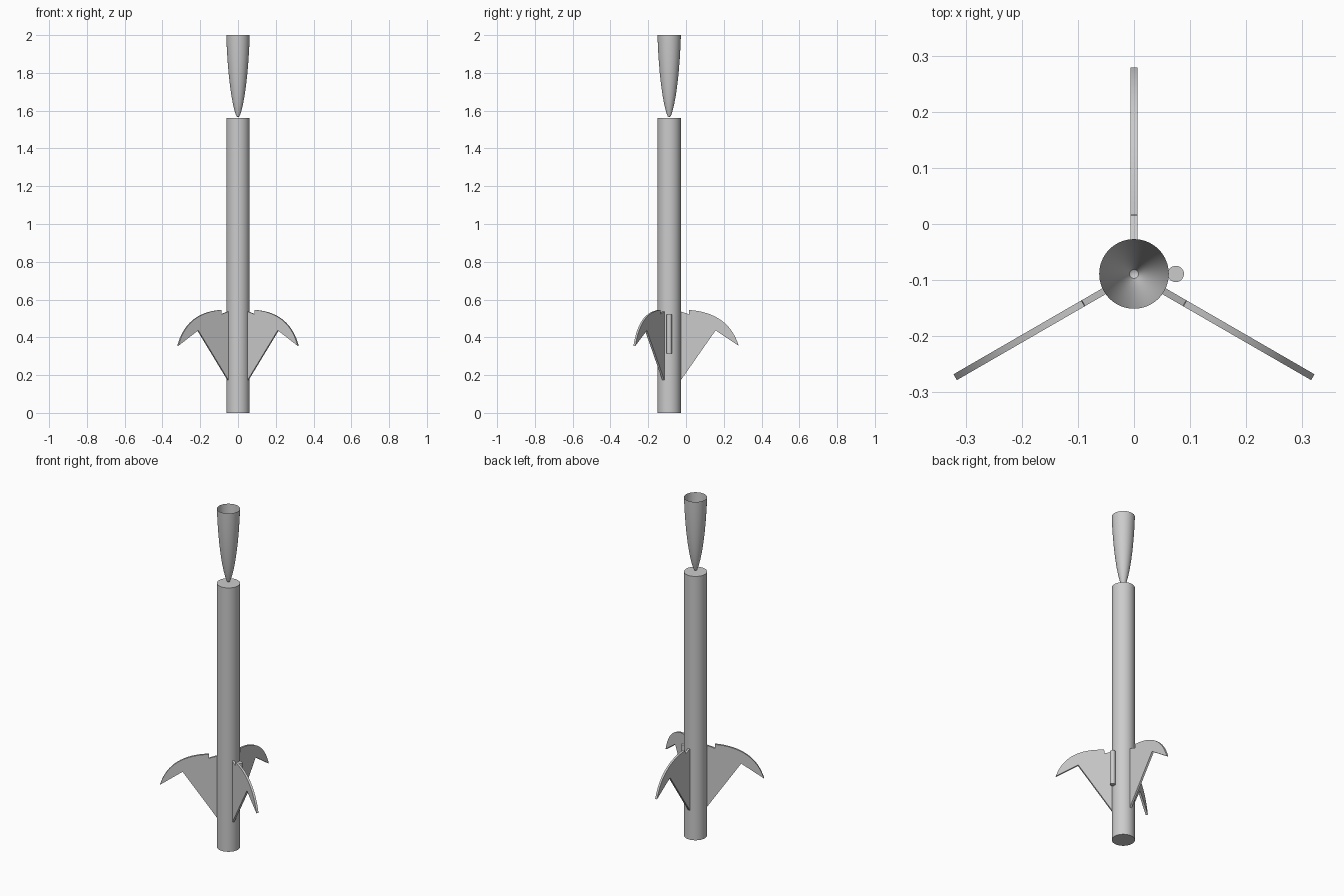
import bpy, bmesh, math
from mathutils import Matrix, Vector

cube = bpy.data.objects.get("Cube")
if cube:
    bpy.data.objects.remove(cube, do_unlink=True)

AXIS = Vector((0, -0.089, 0))   # the body axis sits forward of the origin
RADIUS = 0.062

grey = bpy.data.materials.new("plain_grey")
grey.use_nodes = True
grey.diffuse_color = (0.6, 0.6, 0.6, 1)
grey.node_tree.nodes["Principled BSDF"].inputs["Base Color"].default_value = (0.6, 0.6, 0.6, 1)


def finish(name, bm, smooth=True):
    """Turn a bmesh into a named object in the shared material."""
    mesh = bpy.data.meshes.new(name)
    bm.to_mesh(mesh)
    bm.free()
    mesh.materials.append(grey)
    obj = bpy.data.objects.new(name, mesh)
    bpy.context.collection.objects.link(obj)
    if smooth:
        bpy.ops.object.select_all(action="DESELECT")
        obj.select_set(True)
        bpy.context.view_layer.objects.active = obj
        bpy.ops.object.shade_smooth_by_angle(angle=math.radians(30))
    return obj


def rod(name, radius, bottom, top, x=0, sides=64):
    """Capped upright cylinder."""
    bm = bmesh.new()
    place = Matrix.Translation(AXIS + Vector((x, 0, (bottom + top) / 2)))
    bmesh.ops.create_cone(bm, cap_ends=True, segments=sides, radius1=radius,
                          radius2=radius, depth=top - bottom, matrix=place)
    return finish(name, bm)


# Body tube and the small launch lug on its left side
rod("body_tube", RADIUS, 0, 1.56)
rod("launch_lug", 0.0145, 0.315, 0.52, x=RADIUS + 0.0125, sides=32)

# Upturned nose cone: an open, hollow shell spun from its outline
outline = [(0, 1.565), (0.008, 1.57), (0.016, 1.592), (0.026, 1.632),
           (0.035, 1.68), (0.043, 1.737), (0.05, 1.8), (0.056, 1.875),
           (0.06, 1.945), (RADIUS, 2)]
bm = bmesh.new()
verts = [bm.verts.new(AXIS + Vector((r, 0, z))) for r, z in outline]
edges = [bm.edges.new(pair) for pair in zip(verts, verts[1:])]
bmesh.ops.spin(bm, geom=verts + edges, cent=AXIS, axis=(0, 0, 1),
               angle=math.tau, steps=64)
bmesh.ops.remove_doubles(bm, verts=bm.verts, dist=0.0001)
bmesh.ops.recalc_face_normals(bm, faces=bm.faces)
finish("nose_cone", bm)

# Swept fins: curved leading edge, hooked tip and a small notch at the root
ROOT = RADIUS - 0.004
TIP = Vector((0.368, 0.355))
CREST = Vector((0.105, 0.545))
STEPS = 16
profile = [(ROOT, 0.168), (0.246, 0.437)]
bulge = Vector((0.315, 0.53))
for i in range(STEPS + 1):
    t = i / STEPS
    profile.append(tuple(TIP * (1 - t) ** 2 + bulge * 2 * t * (1 - t) + CREST * t * t))
profile += [(0.104, 0.522), (ROOT, 0.538)]
THICK = 0.012

for name, angle in (("rear_fin", 90), ("right_fin", 210), ("left_fin", 330)):
    bm = bmesh.new()
    face = bm.faces.new([bm.verts.new((r, -THICK / 2, z)) for r, z in profile])
    side = bmesh.ops.extrude_face_region(bm, geom=[face])
    moved = [v for v in side["geom"] if isinstance(v, bmesh.types.BMVert)]
    bmesh.ops.translate(bm, verts=moved, vec=(0, THICK, 0))
    bmesh.ops.recalc_face_normals(bm, faces=bm.faces)
    bm.transform(Matrix.Translation(AXIS) @ Matrix.Rotation(math.radians(angle), 4, "Z"))
    finish(name, bm)
